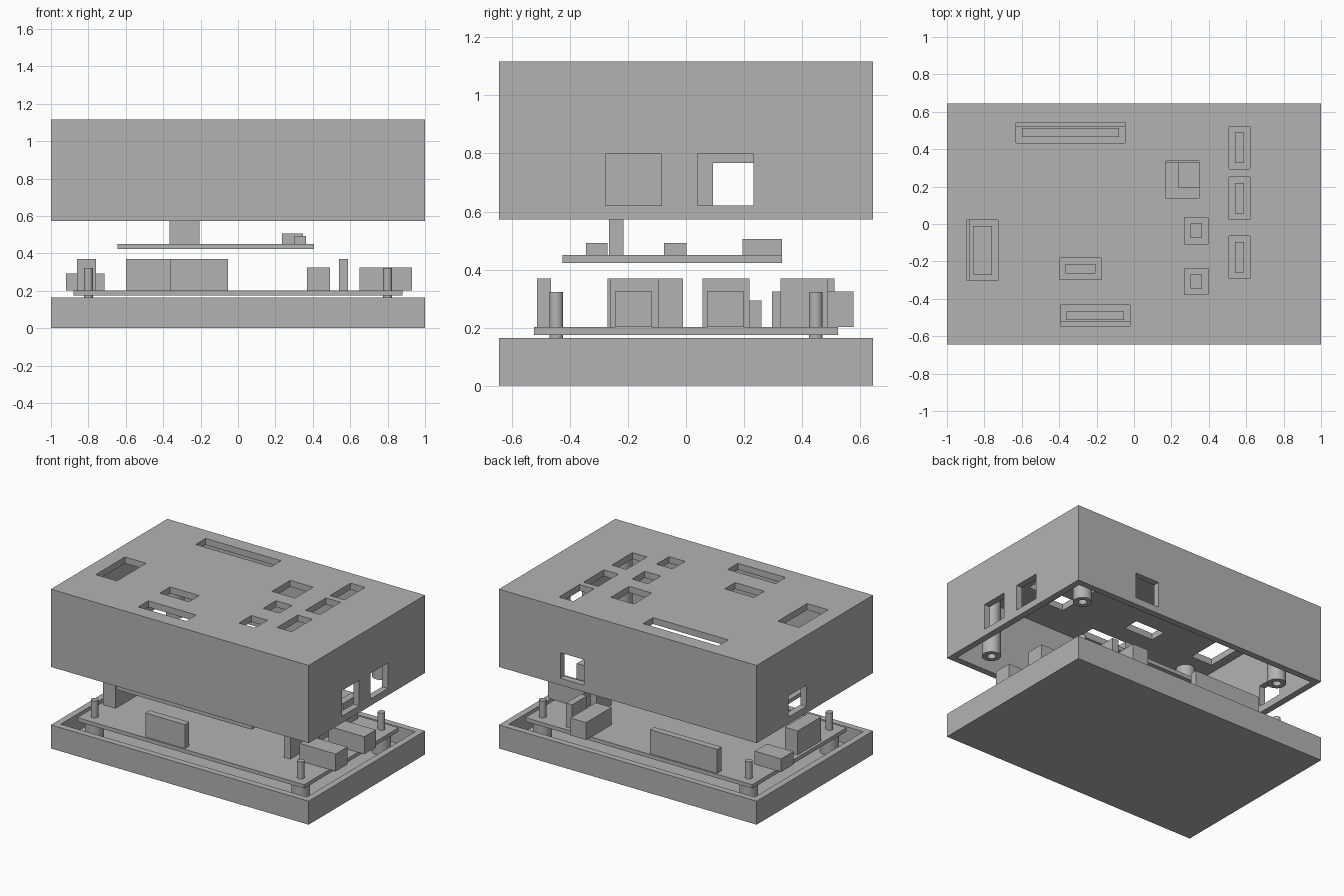
import bpy, bmesh
from mathutils import Matrix

cube = bpy.data.objects.get("Cube")
if cube:
    bpy.data.objects.remove(cube, do_unlink=True)

grey = bpy.data.materials.new("plain grey")
grey.use_nodes = True
grey.diffuse_color = (0.45, 0.45, 0.45, 1)
grey.node_tree.nodes["Principled BSDF"].inputs["Base Color"].default_value = (0.45, 0.45, 0.45, 1)


def finish(name, bm):
    mesh = bpy.data.meshes.new(name)
    bm.to_mesh(mesh)
    bm.free()
    mesh.materials.append(grey)
    obj = bpy.data.objects.new(name, mesh)
    bpy.context.collection.objects.link(obj)
    return obj


def add_box(bm, x, y, z):
    centre = Matrix.Translation([(a + b) / 2 for a, b in (x, y, z)])
    size = Matrix.Diagonal([b - a for a, b in (x, y, z)] + [1])
    bmesh.ops.create_cube(bm, size=1, matrix=centre @ size)


def boxes(name, *ranges):
    bm = bmesh.new()
    for r in ranges:
        add_box(bm, *r)
    return finish(name, bm)


def corner_posts(name, radius, z):
    """One upright cylinder near each corner."""
    bm = bmesh.new()
    for sx in (-1, 1):
        for sy in (-1, 1):
            bmesh.ops.create_cone(
                bm, cap_ends=True, segments=32, radius1=radius, radius2=radius,
                depth=z[1] - z[0],
                matrix=Matrix.Translation((sx * POST_X, sy * POST_Y, sum(z) / 2)))
    return finish(name, bm)


def smooth(obj):
    for p in obj.data.polygons:
        p.use_smooth = abs(p.normal.z) < 0.5


def cut(obj, *cutters):
    for c in cutters:
        c.hide_render = True
        mod = obj.modifiers.new("cut", "BOOLEAN")
        mod.operation = "DIFFERENCE"
        mod.solver = "EXACT"
        mod.object = c
    graph = bpy.context.evaluated_depsgraph_get()
    mesh = bpy.data.meshes.new_from_object(obj.evaluated_get(graph))
    obj.modifiers.clear()
    obj.data = mesh
    for c in cutters:
        bpy.data.objects.remove(c, do_unlink=True)


W, D, WALL = 1.0, 0.645, 0.045
POST_X, POST_Y = 0.8, 0.447
BASE_TOP, LID_BOTTOM, LID_TOP = 0.165, 0.572, 1.117
BOARD = 0.202     # top of the main board
UPPER = 0.45      # top of the upper board
GAP = 0.032       # clearance of openings around parts
outer = ((-W, W), (-D, D))
inner = ((WALL - W, W - WALL), (WALL - D, D - WALL))


def grow(r):
    return (r[0] - GAP, r[1] + GAP)


# Base tray with round standoffs and pegs
tray = boxes("base_tray", (*outer, (0, BASE_TOP)))
cut(tray, boxes("tray_cavity", (*inner, (WALL, 1))))
smooth(corner_posts("base_standoffs", 0.06, (WALL, BASE_TOP)))
smooth(corner_posts("base_pegs", 0.024, (BASE_TOP, 0.322)))

# Circuit boards
boxes("main_board", ((-0.88, 0.88), (-0.523, 0.523), (0.175, BOARD)))
boxes("upper_board", ((-0.645, 0.405), (-0.425, 0.33), (0.423, UPPER)))

# Parts reached through the lid top: name, x range, y range, bottom, height
top_parts = [
    ("back_header", (-0.6, -0.08), (0.465, 0.512), BOARD, 0.168),
    ("front_header", (-0.36, -0.053), (-0.513, -0.465), BOARD, 0.168),
    ("side_header", (-0.86, -0.76), (-0.27, -0.01), BOARD, 0.168),
    ("upper_header", (-0.367, -0.205), (-0.265, -0.215), UPPER, 0.168),
    ("upper_button_back", (0.303, 0.363), (-0.075, 0.002), UPPER, 0.042),
    ("upper_button_front", (0.303, 0.363), (-0.345, -0.27), UPPER, 0.042),
    ("terminal_back", (0.54, 0.588), (0.325, 0.49), BOARD, 0.168),
    ("terminal_middle", (0.54, 0.588), (0.056, 0.218), BOARD, 0.168),
    ("terminal_front", (0.54, 0.588), (-0.26, -0.095), BOARD, 0.168),
]
roof = (LID_TOP - 0.1, LID_TOP + 0.1)
openings = []
for name, x, y, z, h in top_parts:
    boxes(name, (x, y, (z, z + h)))
    openings.append((grow(x), grow(y), roof))

# Sensor at the corner of the upper board, with its wider window
boxes("upper_sensor", ((0.236, 0.347), (0.195, 0.33), (UPPER, 0.505)))
openings.append(((0.17, 0.347), (0.135, 0.336), roof))

# Ports that face out through the lid walls
ports = [
    ("right_port_front", (0.65, 0.93), (-0.245, -0.117), 0.324),
    ("right_port_back", (0.65, 0.93), (0.072, 0.2), 0.324),
    ("back_port", (0.37, 0.492), (0.297, 0.578), 0.324),
    ("left_port", (-0.92, -0.715), (0.125, 0.26), 0.293),
]
for name, x, y, top in ports:
    boxes(name, (x, y, (BOARD, top)))
    z = (0.62, 0.62 + top - BOARD + 2 * GAP - 0.007)
    if name == "back_port":
        openings.append((grow(x), (D - 0.1, D + 0.1), z))
    else:
        side = 1 if x[0] > 0 else -1
        openings.append(((side * W - 0.1, side * W + 0.1), grow(y), z))

# Lid shell with all its openings
lid = boxes("lid_shell", (*outer, (LID_BOTTOM, LID_TOP)))
cut(lid, boxes("lid_cavity", (*inner, (0, LID_TOP - WALL))),
    boxes("lid_openings", *openings))

# Hollow lid bosses that receive the pegs
bosses = corner_posts("lid_bosses", 0.06, (LID_BOTTOM, LID_TOP - WALL))
cut(bosses, corner_posts("peg_holes", 0.028, (0.4, 0.75)))
smooth(bosses)
